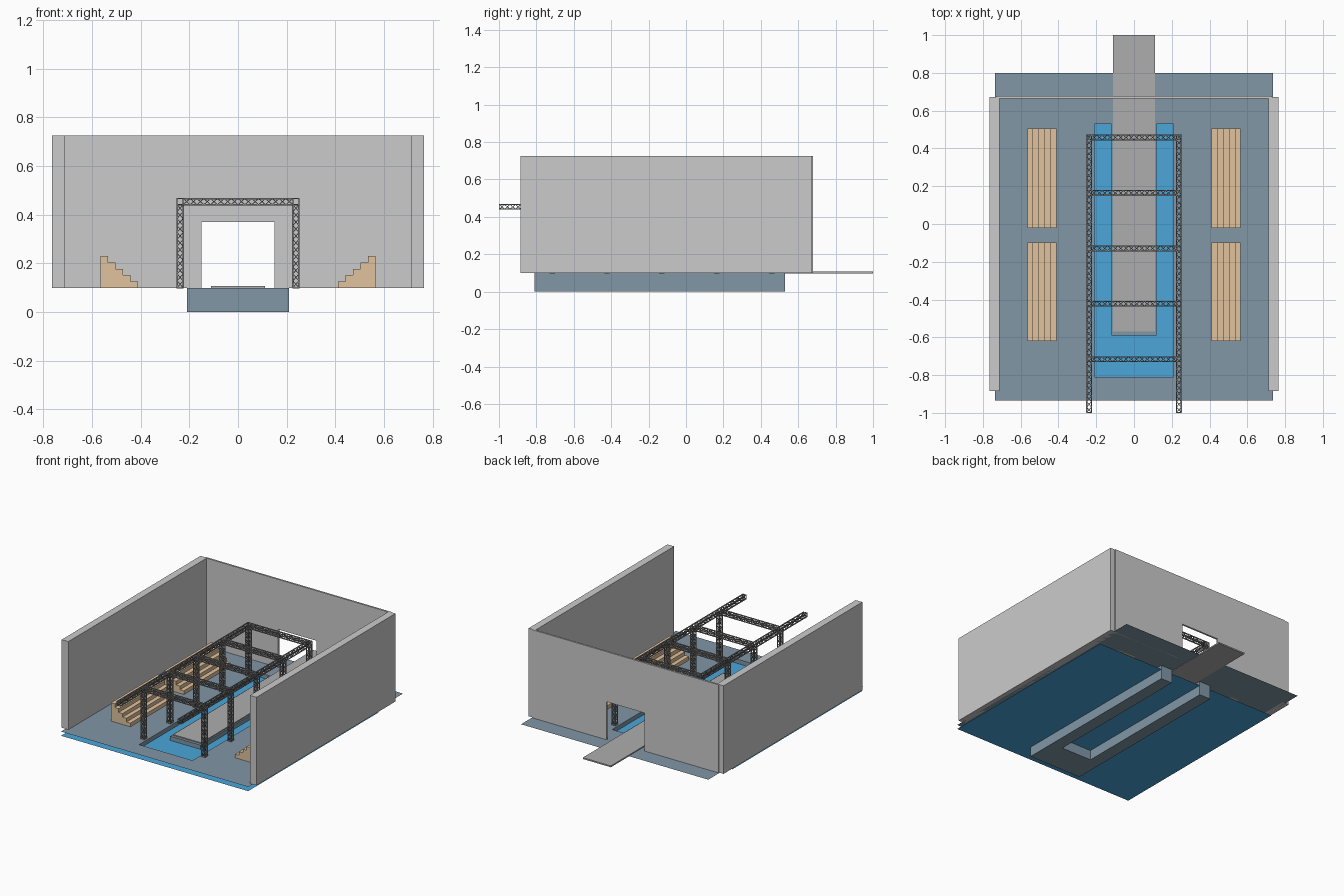
import bpy, bmesh
from mathutils import Vector, Matrix

if "Cube" in bpy.data.objects:
    bpy.data.objects.remove(bpy.data.objects["Cube"])


def material(name, rgb):
    m = bpy.data.materials.new(name)
    m.diffuse_color = (*rgb, 1)
    m.use_nodes = True
    m.node_tree.nodes["Principled BSDF"].inputs["Base Color"].default_value = m.diffuse_color
    return m


slate = material("slate", (0.22, 0.31, 0.38))
blue = material("water", (0.07, 0.38, 0.70))
wood = material("wood", (0.75, 0.54, 0.34))
dark = material("dark_metal", (0.25, 0.25, 0.25))
concrete = material("concrete", (0.42, 0.42, 0.42))


def finish(name, bm, mat=None):
    bmesh.ops.recalc_face_normals(bm, faces=bm.faces)
    me = bpy.data.meshes.new(name)
    bm.to_mesh(me)
    bm.free()
    ob = bpy.data.objects.new(name, me)
    bpy.context.collection.objects.link(ob)
    if mat:
        me.materials.append(mat)
    return ob


def prism(name, outline, push, mat=None):
    """Extrude a flat outline along a vector."""
    bm = bmesh.new()
    face = bm.faces.new([bm.verts.new(p) for p in outline])
    ext = bmesh.ops.extrude_face_region(bm, geom=[face], use_keep_orig=True)
    verts = [g for g in ext["geom"] if isinstance(g, bmesh.types.BMVert)]
    bmesh.ops.translate(bm, verts=verts, vec=push)
    return finish(name, bm, mat)


def box(name, x0, x1, y0, y1, z0, z1, mat=None):
    return prism(name, [(x0, y0, z0), (x1, y0, z0), (x1, y1, z0), (x0, y1, z0)],
                 (0, 0, z1 - z0), mat)


# Floor sheet with a sunken U-shaped channel
XS = [-0.735, -0.21, -0.12, 0.12, 0.21, 0.735]
YS = [-0.935, -0.81, -0.59, 0.53, 0.8]
TOP = 0.1


def level(i, j):
    sunk = (j == 1 and 1 <= i <= 3) or (j == 2 and i in (1, 3))
    return 0.0 if sunk else TOP


bm = bmesh.new()
quad = lambda *pts: bm.faces.new([bm.verts.new(p) for p in pts])
for i in range(5):
    for j in range(4):
        x0, x1, y0, y1, z = XS[i], XS[i + 1], YS[j], YS[j + 1], level(i, j)
        quad((x0, y0, z), (x1, y0, z), (x1, y1, z), (x0, y1, z))
        if i < 4 and level(i + 1, j) != z:
            quad((x1, y0, 0), (x1, y1, 0), (x1, y1, TOP), (x1, y0, TOP))
        if j < 3 and level(i, j + 1) != z:
            quad((x0, y1, 0), (x1, y1, 0), (x1, y1, TOP), (x0, y1, TOP))
bmesh.ops.remove_doubles(bm, verts=bm.verts, dist=1e-5)
finish("floor_with_channel", bm, slate)

# Water sheet
bm = bmesh.new()
quad((-0.735, -0.935, 0.07), (0.735, -0.935, 0.07), (0.735, 0.53, 0.07), (-0.735, 0.53, 0.07))
finish("water", bm, blue)

# Central walkway running out through the doorway
box("walkway", -0.11, 0.11, -0.57, 1.0, 0.097, 0.107, concrete)

# Side walls, and back wall with door opening
for side, s in (("left", -1), ("right", 1)):
    a, b = sorted((s * 0.713, s * 0.765))
    box(side + "_wall", a, b, -0.885, 0.672, TOP, 0.725)
outline = [(-0.73, 0.1), (-0.15, 0.1), (-0.15, 0.37), (0.15, 0.37),
           (0.15, 0.1), (0.73, 0.1), (0.73, 0.725), (-0.73, 0.725)]
prism("back_wall", [(x, 0.665, z) for x, z in outline], (0, 0.013, 0))

# Stepped benches
STEP_W, STEP_H = 0.0306, 0.026
profile = [(0.564, TOP), (0.411, TOP)]
for k in range(5):
    profile += [(0.411 + k * STEP_W, TOP + (k + 1) * STEP_H),
                (0.411 + (k + 1) * STEP_W, TOP + (k + 1) * STEP_H)]
for side, s in (("left", -1), ("right", 1)):
    for end, y0, y1 in (("front", -0.62, -0.098), ("back", -0.02, 0.505)):
        prism(f"{side}_{end}_bench", [(s * x, y0, z) for x, z in profile],
              (0, y1 - y0, 0), wood)


# Lattice trusses
def bar(bm, a, b, t):
    d = b - a
    m = (Matrix.Translation((a + b) / 2) @ d.to_track_quat("Z", "Y").to_matrix().to_4x4()
         @ Matrix.Diagonal((t, t, d.length, 1)))
    bmesh.ops.create_cube(bm, size=1, matrix=m)


def truss(name, a, b, half=0.0125, cell=0.029):
    """Four chords joined by zigzag bracing; opposite faces zigzag in opposite phase."""
    a, b = Vector(a), Vector(b)
    d = (b - a).normalized()
    u = Vector((0, 0, 1)) if abs(d.z) < 0.5 else Vector((1, 0, 0))
    v = d.cross(u)
    corners = [(u * p + v * q) * half for p, q in ((1, 1), (1, -1), (-1, -1), (-1, 1))]
    n = max(1, round((b - a).length / cell))
    at = [a.lerp(b, k / n) for k in range(n + 1)]
    bm = bmesh.new()
    for f in range(4):
        c0, c1 = corners[f], corners[(f + 1) % 4]
        bar(bm, a + c0, b + c0, 0.006)
        for k in range(n):
            p, q = (c0, c1) if k % 2 else (c1, c0)
            bar(bm, at[k] + p, at[k + 1] + q, 0.0035)
        for end in (a, b):
            bar(bm, end + c0, end + c1, 0.004)
    finish(name, bm, dark)


X, ZB = 0.238, 0.454
for side, s in (("left", -1), ("right", 1)):
    truss(side + "_long_beam", (s * X, -0.998, ZB), (s * X, 0.473, ZB))
for k in range(5):
    y = 0.458 - k * 0.2935
    truss(f"cross_beam_{k + 1}", (-X + 0.013, y, ZB), (X - 0.013, y, ZB))
    for side, s in (("left", -1), ("right", 1)):
        truss(f"{side}_post_{k + 1}", (s * X, y, TOP), (s * X, y, ZB - 0.013))
